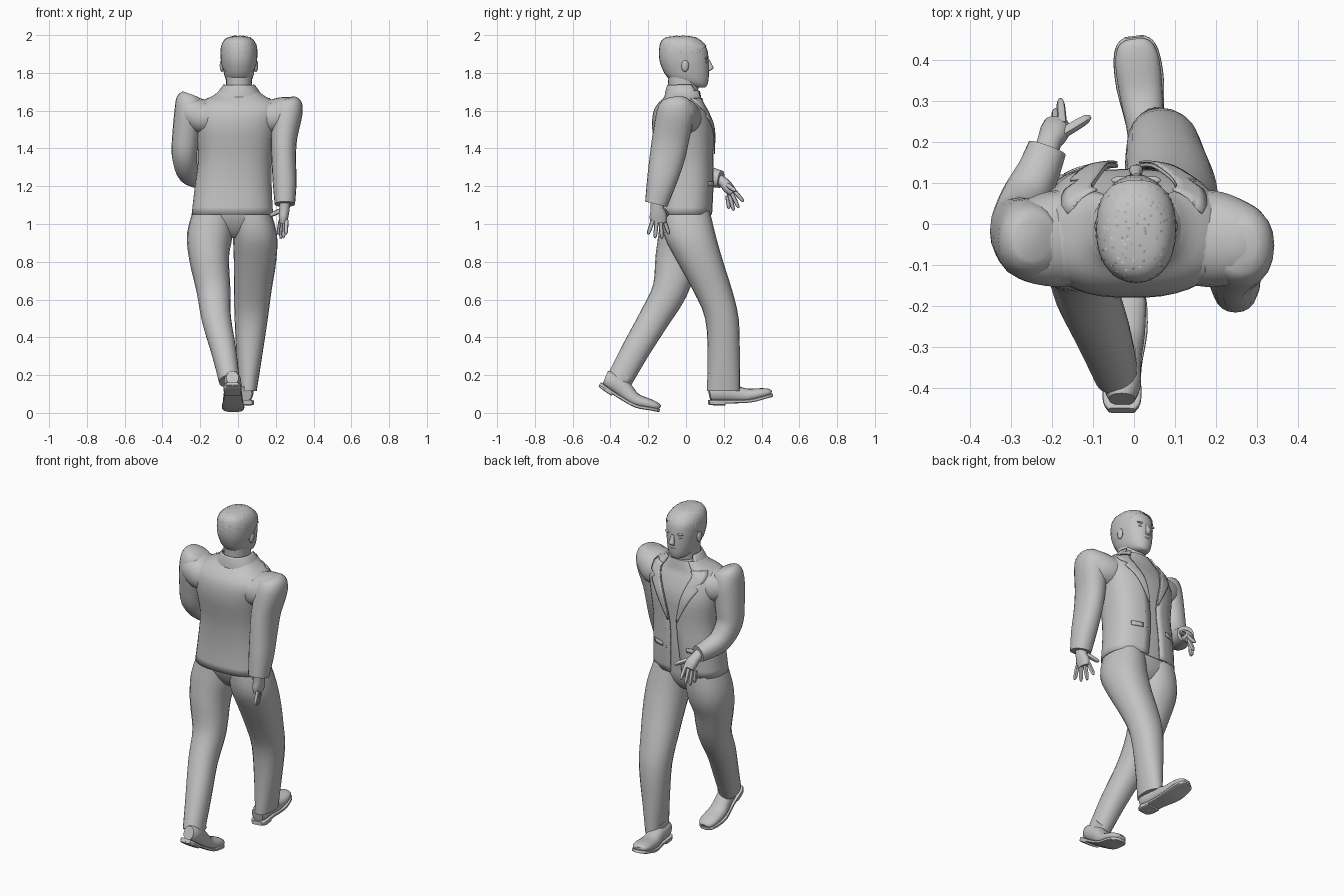
import bpy, bmesh, math, random
from math import sin, cos, pi, radians
from mathutils import Vector, Matrix

if "Cube" in bpy.data.objects:
    bpy.data.objects.remove(bpy.data.objects["Cube"], do_unlink=True)

grey = bpy.data.materials.new("plain_grey")
grey.use_nodes = True
colour = (0.55, 0.55, 0.55, 1)
grey.diffuse_color = colour
grey.node_tree.nodes["Principled BSDF"].inputs["Base Color"].default_value = colour
parts = []


def finish(name, bm, solid=0):
    """Turn a bmesh into a named, coloured object."""
    bmesh.ops.recalc_face_normals(bm, faces=bm.faces)
    mesh = bpy.data.meshes.new(name)
    bm.to_mesh(mesh)
    bm.free()
    mesh.materials.append(grey)
    ob = bpy.data.objects.new(name, mesh)
    bpy.context.scene.collection.objects.link(ob)
    if solid:
        mod = ob.modifiers.new("thickness", "SOLIDIFY")
        mod.thickness, mod.offset = solid, 0
    parts.append(ob)
    return ob


def dense(rows, steps=3):
    """Smooth a list of rows with a Catmull-Rom spline."""
    out = []
    for i in range(len(rows) - 1):
        a, b, c, d = (rows[max(0, min(len(rows) - 1, i + k))] for k in (-1, 0, 1, 2))
        for s in range(steps):
            t = s / steps
            out.append([q + 0.5 * t * (r - p + t * (2 * p - 5 * q + 4 * r - w + t * (3 * (q - r) + w - p)))
                        for p, q, r, w in zip(a, b, c, d)])
    return out + [list(rows[-1])]


def bulge(v, p):
    return math.copysign(abs(v) ** (2 / p), v)


def loft_mesh(rows, level=False, n=20, p=2.2):
    """Rows are x, y, z, half width, half depth and an optional front opening in degrees."""
    rows = dense(rows)
    centres = [Vector(r[:3]) for r in rows]
    run = (centres[-1] - centres[0]).normalized()
    ref = Vector((0, 0, 1)) if abs(run.x) > 0.8 else Vector((1, 0, 0))
    is_open = len(rows[0]) > 5
    bm, loops = bmesh.new(), []
    for i, r in enumerate(rows):
        t = (centres[min(i + 1, len(rows) - 1)] - centres[max(i - 1, 0)]).normalized()
        if level:
            t = Vector((0, 0, 1))
        side = (ref - t * ref.dot(t)).normalized()
        front = t.cross(side)
        gap = radians(r[5]) if is_open else 0
        span = 2 * (pi - gap) / (n - 1 if is_open else n)
        loops.append([bm.verts.new(centres[i] + side * r[3] * bulge(sin(gap + k * span), p)
                                   + front * r[4] * bulge(cos(gap + k * span), p)) for k in range(n)])
    for a, b in zip(loops, loops[1:]):
        for k in range(n - 1 if is_open else n):
            j = (k + 1) % n
            bm.faces.new((a[k], a[j], b[j], b[k]))
    if not is_open:
        bm.faces.new(loops[0])
        bm.faces.new(loops[-1])
    return bm


def loft(name, rows, solid=0, **kw):
    return finish(name, loft_mesh(rows, **kw), solid)


def ball(name, centre, size):
    bm = bmesh.new()
    bmesh.ops.create_uvsphere(bm, u_segments=12, v_segments=8, radius=1,
                              matrix=Matrix.Translation(centre) @ Matrix.Diagonal((*size, 1)))
    return finish(name, bm)


# Jacket: open at the front, wide V at the neck
BOX = 2.55
jacket = [(-.03, -.005, 1.05, .212, .14, 7), (-.025, .002, 1.2, .2, .14, 5), (-.015, -.003, 1.35, .192, .145, 4),
          (-.01, -.015, 1.5, .212, .16, 10), (0, -.026, 1.59, .222, .144, 18), (0, -.024, 1.64, .2, .118, 26),
          (.003, -.01, 1.675, .135, .096, 33), (.005, -.005, 1.705, .098, .085, 38)]
loft("jacket", jacket, solid=.008, level=True, n=36, p=BOX)
loft("shirt", [(x, y, z, w * .94, d * .93) for x, y, z, w, d, g in jacket], level=True, n=28, p=BOX)
loft("jacket_collar", [(.003, -.008, 1.66, .128, .104, 52), (.005, -.008, 1.7, .105, .098, 56),
                       (.005, -.012, 1.735, .08, .084, 62)], solid=.008, level=True, n=24)

# Shoulders bridge the jacket body and the sleeves
for s, label in ((1, "right"), (-1, "left")):
    loft(label + "_shoulder", [(s * .32, -.048, 1.615, .035, .05), (s * .295, -.045, 1.61, .064, .082),
                               (s * .245, -.042, 1.59, .086, .106), (s * .185, -.036, 1.565, .095, .118),
                               (s * .11, -.03, 1.58, .09, .112)], n=24)


def jacket_row(z):
    rows = dense(jacket, 6)
    for a, b in zip(rows, rows[1:]):
        if z <= b[2]:
            t = (z - a[2]) / (b[2] - a[2])
            return [p + (q - p) * t for p, q in zip(a, b)]
    return rows[-1]


def cloth(name, z0, z1, edges, count=8):
    """Thin plate that lies on the jacket front; edges(t, row) gives its two x limits."""
    bm, grid = bmesh.new(), []
    for i in range(count + 1):
        t = i / count
        z = z0 + (z1 - z0) * t
        r = jacket_row(z)
        lo, hi = edges(t, r)
        line = []
        for k in range(5):
            x = lo + (hi - lo) * k / 4
            u = min(.98, abs(x - r[0]) / r[3])
            line.append(bm.verts.new((x, r[1] + r[4] * (1 - u ** BOX) ** (1 / BOX) + .008, z)))
        grid.append(line)
    for a, b in zip(grid, grid[1:]):
        for k in range(4):
            bm.faces.new((a[k], a[k + 1], b[k + 1], b[k]))
    return finish(name, bm, .005)


for s, label in ((1, "right"), (-1, "left")):
    def lapel(t, r, s=s):
        inner = r[0] + s * r[3] * bulge(sin(radians(r[5])), BOX)
        width = .008 + .065 * min(1, t * 1.5) - (.03 if .72 < t < .8 else 0)
        return inner, inner + s * width
    cloth(label + "_lapel", 1.37, 1.665, lapel, 16)
    cloth(label + "_pocket_flap", 1.2, 1.225, lambda t, r, s=s: (r[0] + s * .08, r[0] + s * .145), 2)
for z in (1.2, 1.3):
    r = jacket_row(z)
    ball("jacket_button", (r[0] + .05, r[1] + r[4] * .99, z), (.009, .006, .009))

# Sleeves
loft("right_sleeve", [(.262, -.05, 1.668, .04, .045), (.264, -.05, 1.648, .07, .08), (.262, -.055, 1.59, .08, .1),
                      (.244, -.08, 1.46, .07, .098), (.242, -.1, 1.35, .065, .093),
                      (.247, -.13, 1.22, .063, .078), (.248, -.158, 1.105, .054, .06)])
loft("left_sleeve", [(-.25, -.04, 1.686, .045, .05), (-.256, -.04, 1.662, .07, .08), (-.26, -.037, 1.59, .077, .098),
                     (-.275, -.025, 1.47, .073, .09), (-.283, -.008, 1.37, .068, .08), (-.268, .055, 1.285, .06, .065),
                     (-.235, .125, 1.25, .053, .054), (-.212, .185, 1.237, .048, .046)])


def hand(label, palm, fingers):
    loft(label + "_palm", palm, n=14)
    for name, (root, tip, r) in fingers.items():
        a, b = Vector(root), Vector(tip)
        loft(label + "_" + name, [(*a, r, r), (*a.lerp(b, .5), r, r), (*a.lerp(b, .85), r * .85, r * .85),
                                  (*b, r * .4, r * .4)], n=8)


# Right hand hangs down, left hand reaches forward
names = ("first_finger", "middle_finger", "ring_finger", "little_finger")
right = {n: ((.226 + .01 * i, -.115 - .02 * i, 1.02), (.212 + .014 * i, -.09 - .037 * i, (.945, .922, .925, .945)[i]),
             .011) for i, n in enumerate(names)}
right["thumb"] = ((.235, -.12, 1.075), (.168, -.098, 1.045), .013)
hand("right", [(.248, -.155, 1.13, .03, .034), (.246, -.152, 1.08, .028, .036),
               (.241, -.147, 1.04, .026, .046), (.239, -.145, 1.005, .02, .04)], right)
left = {n: ((-.175 - .014 * i, .243 - .008 * i, 1.19 - .013 * i),
            (-.18 - .012 * i, .305 - .026 * i, (1.118, 1.085, 1.07, 1.08)[i]), .011) for i, n in enumerate(names)}
left["thumb"] = ((-.185, .215, 1.21), (-.107, .262, 1.175), .013)
hand("left", [(-.217, .165, 1.24, .03, .03), (-.207, .2, 1.22, .03, .027), (-.194, .225, 1.19, .036, .03),
              (-.19, .247, 1.165, .03, .022)], left)

# Trousers
loft("trouser_seat", [(-.03, -.01, 1.15, .18, .115), (-.03, -.003, 1.06, .195, .126),
                      (-.03, .003, .99, .185, .106), (-.03, .005, .945, .11, .075), (-.03, .005, .925, .04, .045)],
     level=True, n=28)
loft("right_trouser_leg", [(.07, 0, 1.08, .1, .124), (.09, .02, .94, .117, .137), (.09, .075, .8, .112, .122),
                           (.078, .14, .65, .1, .104), (.07, .19, .5, .088, .089), (.06, .2, .3, .068, .085),
                           (.053, .198, .115, .046, .088)], level=True)
loft("left_trouser_leg", [(-.125, 0, 1.08, .105, .124), (-.15, -.012, .94, .12, .134), (-.153, -.045, .82, .106, .118),
                          (-.13, -.085, .65, .09, .094), (-.115, -.168, .5, .078, .082),
                          (-.076, -.268, .33, .067, .074), (-.046, -.355, .17, .055, .068)])


# Shoes: heel at the local origin, toe along local y
def shoe(label, heel, turn, pitch, curl):
    place = Matrix.Translation(heel) @ Matrix.Rotation(radians(turn), 4, "Z") @ Matrix.Rotation(radians(pitch), 4, "X")

    def bent(rows):
        return [(0, y, z + curl * max(0, y - .2), w, h) for y, z, w, h in rows]
    upper = [(.004, .055, .032, .038), (.04, .06, .045, .047), (.12, .058, .046, .047),
             (.2, .046, .053, .037), (.28, .037, .054, .028), (.32, .032, .042, .02), (.333, .028, .024, .011)]
    sole = [(0, .013, .032, .009), (.03, .013, .047, .009), (.12, .013, .046, .009),
            (.22, .013, .059, .009), (.29, .013, .057, .009), (.325, .013, .045, .009), (.34, .013, .024, .008)]
    block = [(.002, .006, .032, .008), (.03, .004, .046, .01), (.085, .004, .045, .01)]
    for name, rows, p in (("upper", upper, 2.2), ("sole", sole, 5), ("heel", block, 5)):
        loft(label + "_shoe_" + name, bent(rows), p=p).matrix_world = place
    loft(label + "_ankle", [(0, .075, .07, .032, .04), (0, .095, .13, .032, .04)], n=14).matrix_world = place


shoe("right", (.042, .12, .046), 7, 0, .25)
shoe("left", (-.03, -.462, .143), -1, -34, .42)

# Head and neck
loft("neck", [(.005, -.022, 1.62, .075, .075), (.005, -.015, 1.7, .068, .078), (.005, -.012, 1.82, .07, .088)])
skull = [(.005, .07, 1.722, .024, .032), (.005, .05, 1.735, .05, .062), (.005, .014, 1.77, .072, .106),
         (.005, -.003, 1.83, .086, .124), (.005, -.01, 1.88, .092, .129), (.005, -.014, 1.93, .091, .124),
         (.005, -.024, 1.965, .077, .104), (.005, -.026, 1.985, .052, .073), (.005, -.024, 1.992, .015, .02)]
loft("head", skull, level=True, n=28)
cap = loft_mesh([(x, y, z + .004, w * 1.035 + .002, d * 1.03) for x, y, z, w, d in skull], level=True, n=28)
hairline = Vector((0, -.6, .8))
bmesh.ops.bisect_plane(cap, geom=cap.verts[:] + cap.edges[:] + cap.faces[:], plane_co=(0, .09, 1.93),
                       plane_no=hairline, clear_inner=True)
cap.normal_update()
random.seed(4)
spots = [(f.calc_center_median(), f.normal.copy()) for f in cap.faces if f.calc_center_median().z > 1.9]
finish("hair", cap)

# Short hair tufts lying close to the scalp
bm = bmesh.new()
for centre, normal in random.sample(spots, min(140, len(spots))):
    along = normal.cross(Vector((random.uniform(-1, 1), .3, 0))).normalized() * .014
    across = normal.cross(along).normalized() * .004
    base = centre - normal * .002
    bm.faces.new([bm.verts.new(v) for v in (base - across, base + across, base + along + normal * .005)])
finish("hair_tufts", bm)

# Face
loft("nose", [(.005, .116, 1.872, .009, .008), (.005, .125, 1.845, .012, .012),
              (.005, .131, 1.824, .017, .014), (.005, .118, 1.81, .013, .008)], level=True, n=12)
ball("upper_lip", (.005, .111, 1.79), (.026, .012, .006))
ball("lower_lip", (.005, .108, 1.778), (.022, .012, .007))
ball("chin", (.005, .093, 1.748), (.027, .02, .02))
for s, label in ((1, "right"), (-1, "left")):
    ball(label + "_eye", (.005 + s * .035, .106, 1.858), (.016, .008, .007))
    ball(label + "_eyebrow", (.005 + s * .037, .107, 1.878), (.024, .01, .006))
    ball(label + "_ear", (.005 + s * .09, -.005, 1.838), (.012, .02, .033))

# Smooth shading with sharp hems
bpy.ops.object.select_all(action="DESELECT")
for ob in parts:
    ob.select_set(True)
bpy.context.view_layer.objects.active = parts[0]
bpy.ops.object.shade_smooth_by_angle(angle=radians(45))
